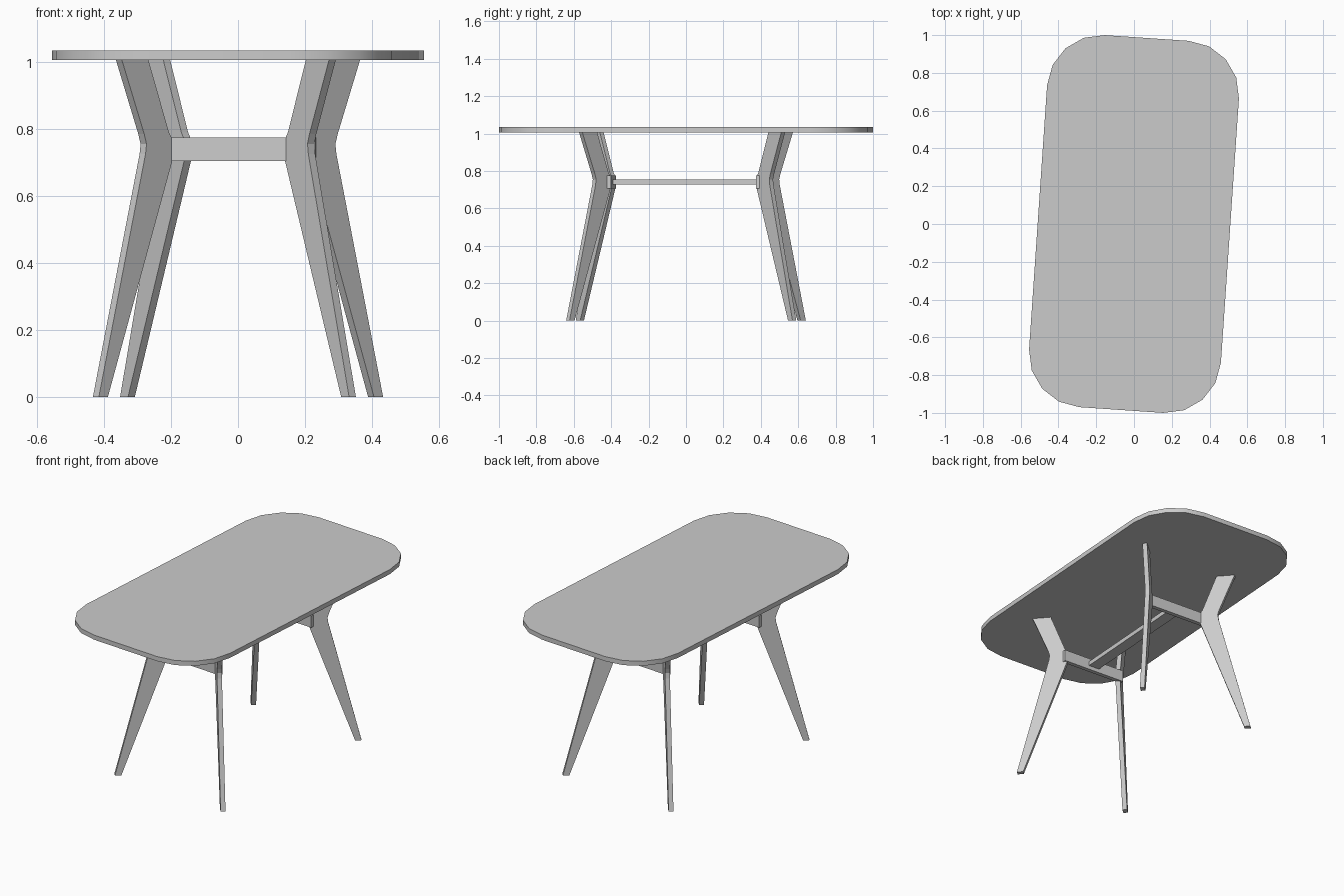
import bpy, bmesh, math
from mathutils import Matrix, Vector

if "Cube" in bpy.data.objects:
    bpy.data.objects.remove(bpy.data.objects["Cube"])

# The whole table is turned slightly about z
TURN = Matrix.Rotation(math.radians(-3.9), 4, 'Z')


def extruded(name, profile, direction, matrix):
    """Prism from a planar outline, extruded along a vector, then placed."""
    bm = bmesh.new()
    face = bm.faces.new([bm.verts.new(p) for p in profile])
    ext = bmesh.ops.extrude_face_region(bm, geom=[face])
    bmesh.ops.translate(bm, vec=Vector(direction),
                        verts=[g for g in ext['geom'] if isinstance(g, bmesh.types.BMVert)])
    bmesh.ops.transform(bm, matrix=TURN @ matrix, verts=bm.verts)
    bmesh.ops.recalc_face_normals(bm, faces=bm.faces)
    mesh = bpy.data.meshes.new(name)
    bm.to_mesh(mesh)
    bm.free()
    obj = bpy.data.objects.new(name, mesh)
    bpy.context.collection.objects.link(obj)
    return obj


def box(name, size, centre):
    x, y, z = (s / 2 for s in size)
    outline = [(-x, -y, -z), (x, -y, -z), (x, y, -z), (-x, y, -z)]
    return extruded(name, outline, (0, 0, 2 * z), Matrix.Translation(centre))


# Tabletop: rounded rectangle, four segments per corner
HX, HY, R = 0.509, 0.987, 0.286
outline = []
for i, (sx, sy) in enumerate([(1, 1), (-1, 1), (-1, -1), (1, -1)]):
    for k in range(5):
        a = math.radians(90 * i + 22.5 * k)
        outline.append((sx * (HX - R) + R * math.cos(a), sy * (HY - R) + R * math.sin(a), 1.006))
top = extruded("tabletop", outline, (0, 0, 0.028), Matrix())
bpy.context.view_layer.objects.active = top
top.select_set(True)
bpy.ops.object.shade_smooth_by_angle(angle=math.radians(30))

# Legs: kinked tapering boards set on the diagonals (outward distance, height)
T = 0.027
LEG = [(0.191, 0), (0.006, 0.725), (0.002, 0.755), (0.011, 0.785), (0.10, 1.007),
       (-0.005, 1.007), (-0.087, 0.79), (-0.10, 0.77), (-0.10, 0.705), (0.155, 0)]
for end, sy in (("front", -1), ("back", 1)):
    for side, sx in (("left", -1), ("right", 1)):
        place = (Matrix.Translation((sx * 0.249, sy * 0.472, 0))
                 @ Matrix.Rotation(math.atan2(sy, sx), 4, 'Z'))
        extruded(f"{end}_{side}_leg", [(s, -T / 2, z) for s, z in LEG], (0, T, 0), place)
    # Crossbar joining each pair of legs
    box(f"{end}_crossbar", (0.41, 0.025, 0.07), (0, sy * 0.401, 0.74))

# Long flat stretcher between the crossbars
box("stretcher", (0.07, 0.80, 0.027), (0, 0, 0.742))
